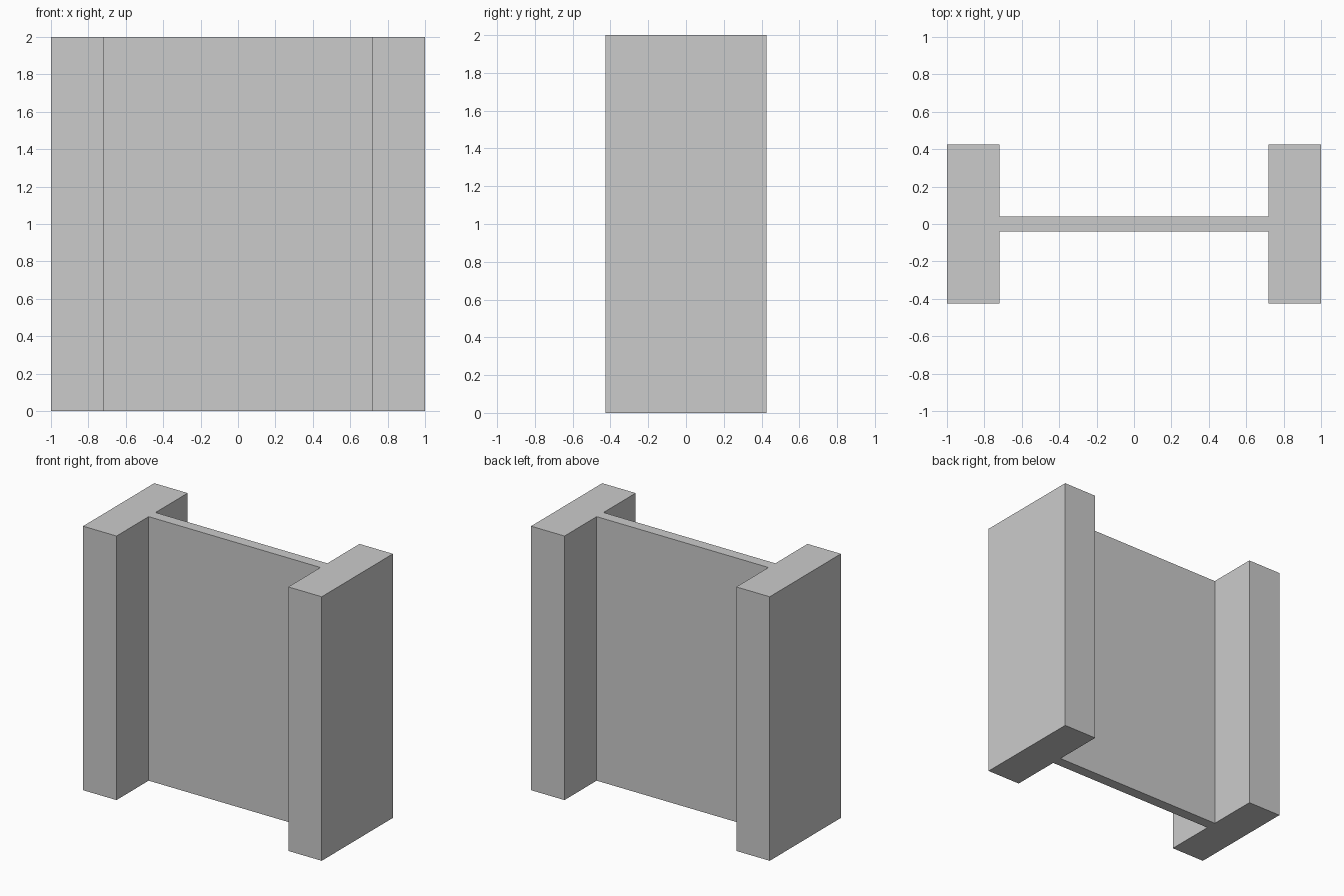
import bpy
import bmesh

if "Cube" in bpy.data.objects:
    bpy.data.objects.remove(bpy.data.objects["Cube"])

HALF_W, INNER_X = 1.0, 0.72      # outer and inner faces of the flanges
FLANGE_Y, WEB_Y = 0.426, 0.041   # half depths of flange and web
HEIGHT = 2.0

# H-shaped cross-section: one quarter, mirrored around both axes
quarter = [(HALF_W, FLANGE_Y), (INNER_X, FLANGE_Y), (INNER_X, WEB_Y)]
half = quarter + [(-x, y) for x, y in reversed(quarter)]
profile = half + [(x, -y) for x, y in reversed(half)]

# Extrude the profile upward into the beam
bm = bmesh.new()
base = bm.faces.new([bm.verts.new((x, y, 0)) for x, y in profile])
extruded = bmesh.ops.extrude_face_region(bm, geom=[base], use_keep_orig=True)
top_verts = [g for g in extruded["geom"] if isinstance(g, bmesh.types.BMVert)]
bmesh.ops.translate(bm, verts=top_verts, vec=(0, 0, HEIGHT))
bmesh.ops.recalc_face_normals(bm, faces=bm.faces)

mesh = bpy.data.meshes.new("h_beam")
bm.to_mesh(mesh)
bm.free()
bpy.context.collection.objects.link(bpy.data.objects.new("h_beam", mesh))
